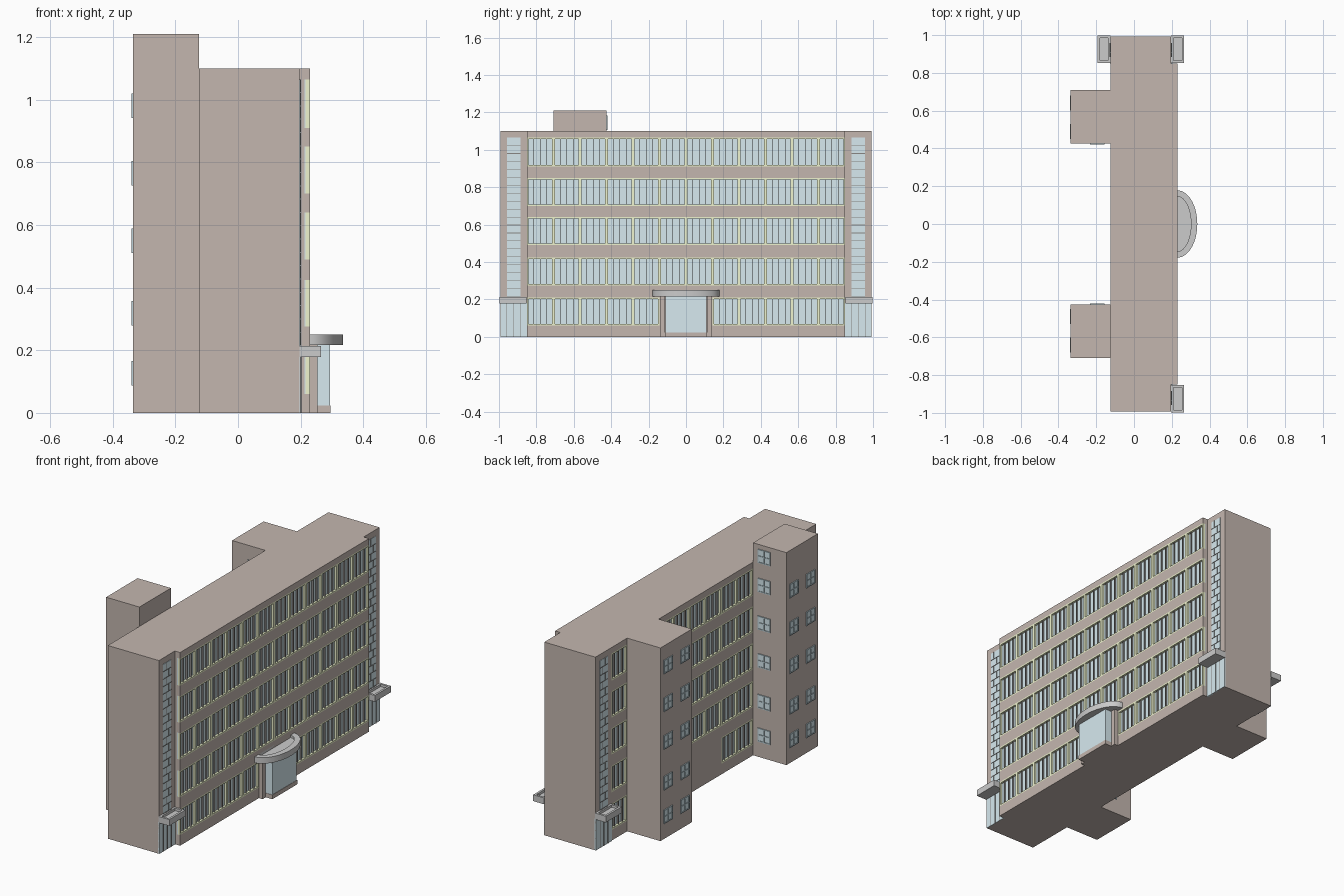
import bpy, bmesh, math

if "Cube" in bpy.data.objects:
    bpy.data.objects.remove(bpy.data.objects["Cube"])


def material(name, rgb):
    m = bpy.data.materials.new(name)
    m.diffuse_color = (*rgb, 1)
    m.use_nodes = True
    m.node_tree.nodes["Principled BSDF"].inputs["Base Color"].default_value = m.diffuse_color
    return m


BROWN = material("brown_wall", (0.55, 0.47, 0.43))
GLASS = material("pale_glass", (0.68, 0.82, 0.87))
YELLOW = material("yellow_frame", (0.87, 0.91, 0.62))
DARK = material("dark_mullion", (0.25, 0.24, 0.23))


def finish(name, bm, mat=None):
    bmesh.ops.recalc_face_normals(bm, faces=bm.faces)
    me = bpy.data.meshes.new(name)
    bm.to_mesh(me)
    bm.free()
    ob = bpy.data.objects.new(name, me)
    bpy.context.collection.objects.link(ob)
    if mat:
        me.materials.append(mat)
    return ob


def boxes(name, items, mat=None):
    """One object made of boxes given as (x0, x1, y0, y1, z0, z1)."""
    bm = bmesh.new()
    for x0, x1, y0, y1, z0, z1 in items:
        vs = bmesh.ops.create_cube(bm, size=1)["verts"]
        bmesh.ops.scale(bm, vec=(abs(x1 - x0), abs(y1 - y0), abs(z1 - z0)), verts=vs)
        bmesh.ops.translate(bm, vec=((x0 + x1) / 2, (y0 + y1) / 2, (z0 + z1) / 2), verts=vs)
    return finish(name, bm, mat)


def tray(name, outer, inner, z0, z1, floor):
    """Canopy slab with a sunken top inside its rim."""
    bm = bmesh.new()
    rings = [[bm.verts.new((x, y, z)) for x, y in pts]
             for pts, z in ((outer, z0), (outer, z1), (inner, z1), (inner, floor))]
    n = len(outer)
    for a, b in zip(rings, rings[1:]):
        for i in range(n):
            j = (i + 1) % n
            bm.faces.new((a[i], a[j], b[j], b[i]))
    bm.faces.new(rings[0])
    bm.faces.new(rings[-1])
    return finish(name, bm)


def rect(x0, x1, y0, y1, inset=0.0):
    return [(x0 + inset, y0 + inset), (x1 - inset, y0 + inset),
            (x1 - inset, y1 - inset), (x0 + inset, y1 - inset)]


FRONT, BACK, STAIR = 0.23, -0.125, 0.197
HALF, END, TOP = 0.85, 0.993, 1.10
BAY = 2 * HALF / 12
BANDS = [(0.06, 0.21), (0.275, 0.425), (0.49, 0.64), (0.70, 0.85), (0.91, 1.065)]

# main body: recessed core, full-depth floor bands, solid stair ends
boxes("building_core", [(BACK + 0.018, FRONT - 0.018, -HALF, HALF, 0, TOP - 0.01)], BROWN)
levels = [0] + [z for b in BANDS for z in b] + [TOP]
spandrels = [(BACK, FRONT, -HALF, HALF, levels[i], levels[i + 1]) for i in range(0, len(levels), 2)]
spandrels.append((BACK, FRONT, -BAY, BAY, 0.06, 0.21))
boxes("floor_bands", spandrels, BROWN)
boxes("stair_ends", [(BACK, STAIR, s * HALF, s * END, 0, TOP) for s in (-1, 1)], BROWN)

# rear towers, one rising above the roof
TX = -0.335
boxes("rear_tower_tall", [(TX, BACK, -5 * BAY, -3 * BAY, 0, 1.21)], BROWN)
boxes("rear_tower_low", [(TX, BACK, 3 * BAY, 5 * BAY, 0, TOP)], BROWN)

# ribbon windows on both long sides
panes, frames, fins = [], [], []
for face, d in ((FRONT, -1), (BACK, 1)):
    glass0, glass1, bar0 = face + d * 0.019, face + d * 0.013, face + d * 0.014
    for floor, (z0, z1) in enumerate(BANDS):
        for i in range(12):
            if (face == BACK and i in (1, 2, 9, 10)) or (floor == 0 and i in (5, 6)):
                continue
            y0 = -HALF + i * BAY
            y1, t = y0 + BAY, 0.008
            panes.append((glass0, glass1, y0, y1, z0, z1))
            frames += [(bar0, face, y0, y0 + t, z0, z1), (bar0, face, y1 - t, y1, z0, z1),
                       (bar0, face, y0 + t, y1 - t, z0, z0 + t),
                       (bar0, face, y0 + t, y1 - t, z1 - t, z1)]
            for k in (1, 2, 3):
                ym = y0 + BAY * k / 4
                fins.append((bar0, face + d * 0.003, ym - 0.001, ym + 0.001, z0 + t, z1 - t))
boxes("ribbon_window_glass", panes, GLASS)
boxes("ribbon_window_frames", frames, YELLOW)
boxes("ribbon_window_mullions", fins, DARK)

# glazed stair strips, ground-level glazing and corner canopies
panes, bars = [], []
corners = [(STAIR, 1, -1), (STAIR, 1, 1), (BACK, -1, 1)]
for n, (face, d, s) in enumerate(corners):
    y0, y1 = sorted((s * 0.885, s * 0.957))
    panes.append((face - d * 0.005, face + d * 0.002, y0, y1, 0.20, 1.065))
    rows = 20
    h = (1.065 - 0.215) / rows
    for r in range(rows):
        z = 0.215 + r * h
        ym = y0 + (y1 - y0) * (0.33 if r % 2 else 0.67)
        bars.append((face, face + d * 0.004, y0, y1, z - 0.0015, z + 0.0015))
        bars.append((face, face + d * 0.004, ym - 0.001, ym + 0.001, z, z + h))
    g0, g1 = sorted((s * HALF, s * END))
    panes.append((face - d * 0.005, face + d * 0.003, g0, g1, 0, 0.18))
    for k in range(1, 4):
        ym = g0 + (g1 - g0) * k / 4
        bars.append((face, face + d * 0.005, ym - 0.0015, ym + 0.0015, 0, 0.18))
    x0, x1 = sorted((face, face + d * 0.068))
    c0, c1 = sorted((s * 0.853, s * 0.997))
    tray(f"corner_canopy_{n + 1}", rect(x0, x1, c0, c1), rect(x0, x1, c0, c1, 0.012),
         0.178, 0.214, 0.20)
boxes("stair_glass", panes, GLASS)
boxes("stair_glazing_bars", bars, DARK)

# small four-pane windows on the rear towers
panes, bars = [], []


def tower_window(c, z, face, axis, d):
    def add(dst, u0, u1, z0, z1, out):
        a, b = face - d * 0.003, face + d * out
        dst.append((a, b, c + u0, c + u1, z + z0, z + z1) if axis == "x"
                   else (c + u0, c + u1, a, b, z + z0, z + z1))
    r, t = 0.039, 0.006
    add(panes, -r, r, -r, r, 0.002)
    for u in (-r, -t / 2, r - t):
        add(bars, u, u + t, -r, r, 0.005)
        add(bars, -r, r, u, u + t, 0.005)


ROWS = [0.127, 0.318, 0.55, 0.765, 0.98]
for z in ROWS:
    for y in (-0.64, -0.49, 0.49, 0.64):
        tower_window(y, z, TX, "x", -1)
    tower_window(-0.195, z, 3 * BAY, "y", -1)
for z in ROWS + [1.145]:
    tower_window(-0.195, z, -3 * BAY, "y", 1)
boxes("tower_window_glass", panes, GLASS)
boxes("tower_window_frames", bars, material("window_frame_blue", (0.5, 0.63, 0.68)))

# entrance porch: piers, plinth and glass box
boxes("entrance_piers", [(FRONT - 0.01, 0.253, s * 0.112, s * 0.14, 0, 0.22) for s in (-1, 1)], BROWN)
boxes("entrance_plinth", [(FRONT - 0.01, 0.295, -0.112, 0.112, 0, 0.024)], BROWN)
boxes("entrance_glass", [(FRONT - 0.01, 0.293, -0.11, 0.11, 0.024, 0.22)], GLASS)


# half-oval entrance canopy
def half_oval(a, b, n=28):
    return [(FRONT + a * math.cos(t), b * math.sin(t))
            for t in (-math.pi / 2 + math.pi * i / n for i in range(n + 1))]


canopy = tray("entrance_canopy", half_oval(0.105, 0.178), half_oval(0.072, 0.145), 0.216, 0.25, 0.236)
bpy.context.view_layer.objects.active = canopy
canopy.select_set(True)
bpy.ops.object.shade_smooth_by_angle(angle=math.radians(35))
